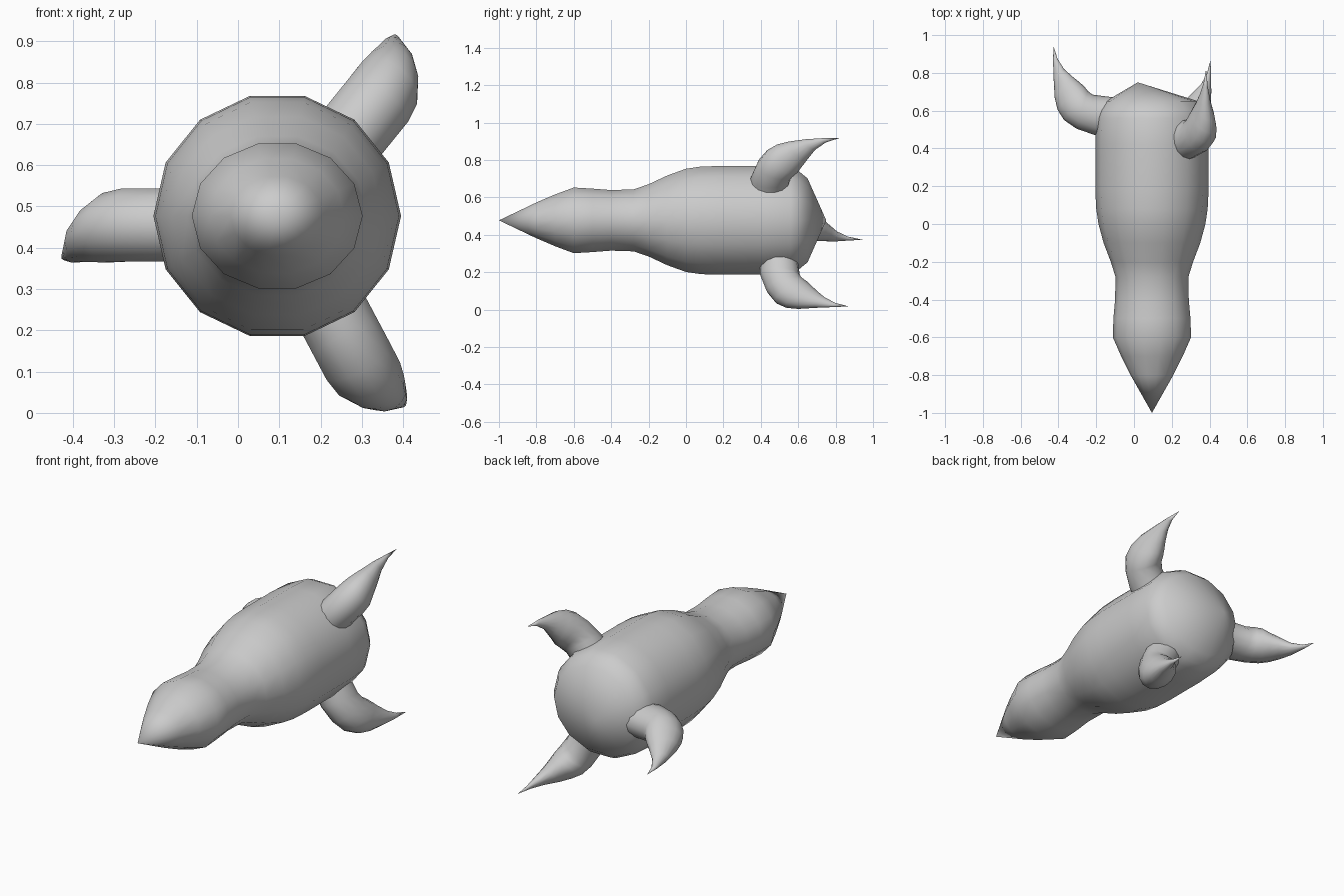
import bpy, bmesh, math
from mathutils import Vector

if "Cube" in bpy.data.objects:
    bpy.data.objects.remove(bpy.data.objects["Cube"])

CX, CZ = 0.095, 0.477      # body axis, running along y


def loft(name, rings, start=None, end=None, angle=60):
    """Skin a list of point rings; ends close on a tip point or a cap."""
    bm = bmesh.new()
    loops = [[bm.verts.new(p) for p in r] for r in rings]
    n = len(loops[0])
    for a, b in zip(loops, loops[1:]):
        for i in range(n):
            j = (i + 1) % n
            bm.faces.new((a[i], a[j], b[j], b[i]))
    for tip, loop in ((start, loops[0]), (end, loops[-1])):
        if tip is None:
            bm.faces.new(loop)
            continue
        t = bm.verts.new(tip)
        for i in range(n):
            bm.faces.new((loop[i], loop[(i + 1) % n], t))
    bmesh.ops.recalc_face_normals(bm, faces=bm.faces)
    me = bpy.data.meshes.new(name)
    bm.to_mesh(me)
    bm.free()
    ob = bpy.data.objects.new(name, me)
    bpy.context.collection.objects.link(ob)
    bpy.ops.object.select_all(action='DESELECT')
    ob.select_set(True)
    bpy.context.view_layer.objects.active = ob
    bpy.ops.object.shade_smooth_by_angle(angle=math.radians(angle))
    return ob


# Body: 14-sided, slightly flattened at the head (y, x radius, z radius)
profile = [(-0.80, 0.113, 0.098), (-0.70, 0.163, 0.142), (-0.60, 0.207, 0.180),
           (-0.50, 0.204, 0.174), (-0.40, 0.195, 0.166), (-0.28, 0.193, 0.170),
           (-0.20, 0.218, 0.198), (-0.10, 0.256, 0.246), (0.00, 0.283, 0.283),
           (0.08, 0.295, 0.295), (0.18, 0.300, 0.298), (0.42, 0.300, 0.298),
           (0.56, 0.296, 0.290), (0.60, 0.282, 0.272), (0.65, 0.245, 0.230)]
SIDES = 14
body_rings = [[(CX + rx * math.cos(math.tau * i / SIDES), y,
                CZ + rz * math.sin(math.tau * i / SIDES)) for i in range(SIDES)]
              for y, rx, rz in profile]
loft("body", body_rings, start=(CX, -1.0, CZ), end=(0.02, 0.75, CZ))

# Fin rings: front (radius, y), back (radius, y), sideways bend, half thickness
FIN = [((0.20, 0.47), (0.20, 0.67), 0.00, 0.091),
       ((0.30, 0.47), (0.315, 0.685), 0.00, 0.091),
       ((0.40, 0.505), (0.34, 0.705), 0.00, 0.091),
       ((0.465, 0.55), (0.36, 0.73), 0.08, 0.086),
       ((0.50, 0.605), (0.383, 0.75), 0.25, 0.071),
       ((0.515, 0.67), (0.42, 0.78), 0.45, 0.053),
       ((0.52, 0.76), (0.465, 0.82), 0.75, 0.030),
       ((0.523, 0.85), (0.50, 0.875), 0.92, 0.011)]


def fin(name, degrees, dy, du, v0, v1):
    """Curved horn-like fin pointing out at the given angle, swept back."""
    a = math.radians(degrees)
    u = Vector((math.cos(a), 0, math.sin(a)))
    v = Vector((-math.sin(a), 0, math.cos(a)))
    o = Vector((CX, dy, CZ))

    def place(r, y, w):
        return o + u * (r + du) + Vector((0, y, 0)) + v * (v0 + (v1 - v0) * w)

    rings = []
    for f, b, w, h in FIN:
        pf, pb = place(*f, w), place(*b, w)
        c, d = (pf + pb) / 2, (pf - pb) / 2
        rings.append([c + d * math.cos(t) + v * h * math.sin(t)
                      for t in (math.tau * k / 14 for k in range(14))])
    loft(name, rings, end=place(0.522, 0.945, 1))


fin("left_fin", 180, 0.0, 0.0, 0.022, 0.104)
fin("upper_right_fin", 51, -0.125, 0.0, -0.014, 0.054)
fin("lower_right_fin", -62, -0.075, 0.03, 0.008, 0.058)
